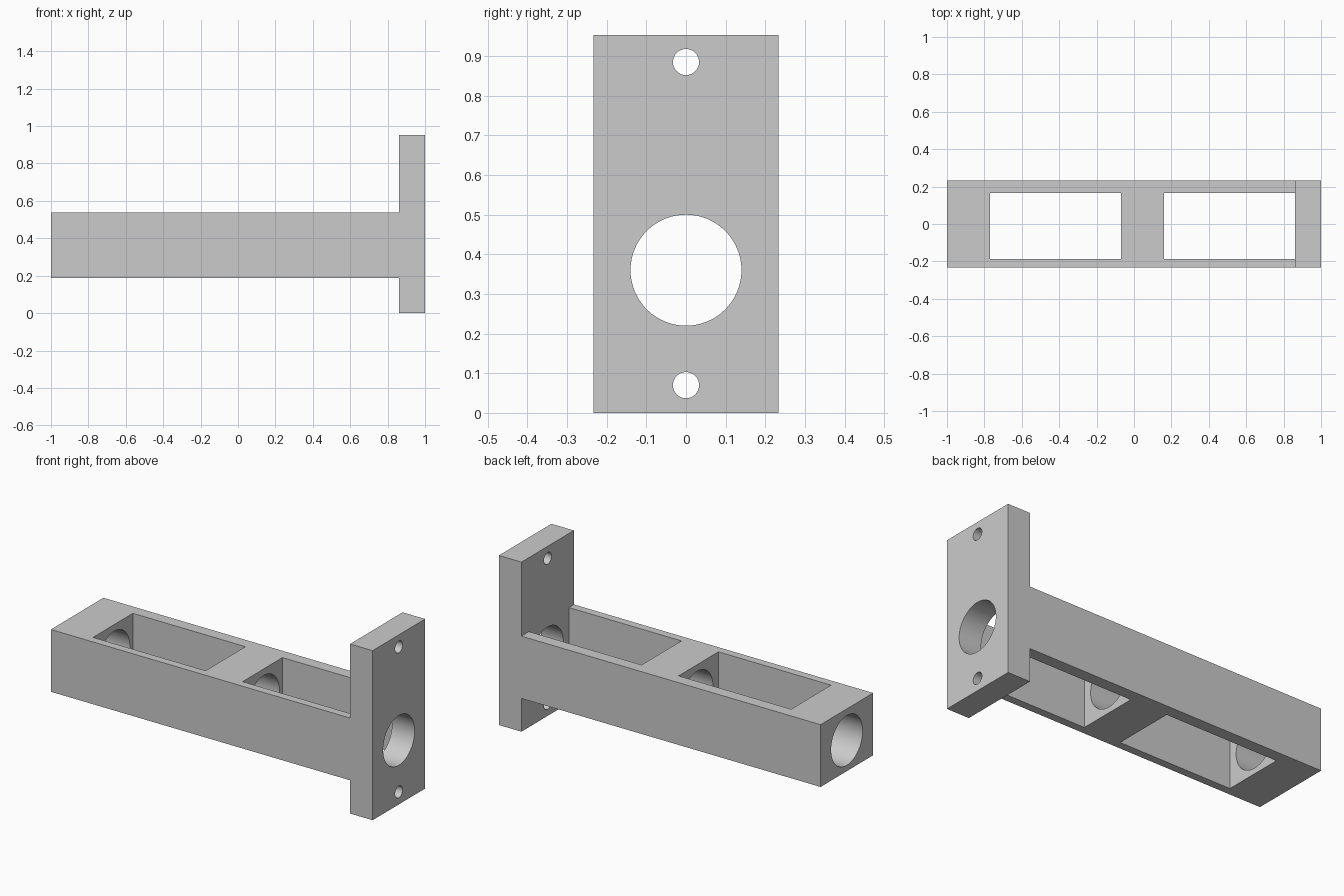
import bpy
import bmesh
import math
from mathutils import Matrix, Vector

default_cube = bpy.data.objects.get("Cube")
if default_cube:
    bpy.data.objects.remove(default_cube, do_unlink=True)

HALF_DEPTH = 0.233
PLATE_X = 0.86
HEIGHT = 0.953
BEAM_BOTTOM, BEAM_TOP = 0.187, 0.537
BORE_Z = 0.36

grey = bpy.data.materials.new("plain_grey")
grey.use_nodes = True
colour = (0.6, 0.6, 0.6, 1)
grey.diffuse_color = colour
grey.node_tree.nodes["Principled BSDF"].inputs["Base Color"].default_value = colour


def add_object(name, bm):
    bmesh.ops.recalc_face_normals(bm, faces=bm.faces)
    mesh = bpy.data.meshes.new(name)
    bm.to_mesh(mesh)
    bm.free()
    mesh.materials.append(grey)
    obj = bpy.data.objects.new(name, mesh)
    bpy.context.collection.objects.link(obj)
    return obj


def box_cutter(name, low, high):
    low, high = Vector(low), Vector(high)
    bm = bmesh.new()
    bmesh.ops.create_cube(bm, size=1, matrix=Matrix.Translation((low + high) / 2)
                          @ Matrix.Diagonal((high - low).to_4d()))
    return add_object(name, bm)


def hole_cutter(name, radius, z, x_start, x_end, sides):
    bm = bmesh.new()
    turn = Matrix.Rotation(math.pi / 2, 4, "Y")
    bmesh.ops.create_cone(bm, cap_ends=True, segments=sides, radius1=radius,
                          radius2=radius, depth=x_end - x_start,
                          matrix=Matrix.Translation(((x_start + x_end) / 2, 0, z)) @ turn)
    return add_object(name, bm)


# Beam and end plate as one T-shaped profile, extruded through the depth
outline = [(-1, BEAM_BOTTOM), (PLATE_X, BEAM_BOTTOM), (PLATE_X, 0), (1, 0),
           (1, HEIGHT), (PLATE_X, HEIGHT), (PLATE_X, BEAM_TOP), (-1, BEAM_TOP)]
bm = bmesh.new()
profile = bm.faces.new([bm.verts.new((x, -HALF_DEPTH, z)) for x, z in outline])
extruded = bmesh.ops.extrude_face_region(bm, geom=[profile])["geom"]
bmesh.ops.translate(bm, vec=(0, 2 * HALF_DEPTH, 0),
                    verts=[v for v in extruded if isinstance(v, bmesh.types.BMVert)])
bracket = add_object("flanged_beam", bm)

# Two vertical windows, the long bore and the two mounting holes
cutters = [box_cutter("window_cutter", (start, -0.188, 0.1), (end, 0.166, 0.6))
           for start, end in ((-0.77, -0.07), (0.16, PLATE_X))]
cutters.append(hole_cutter("bore_cutter", 0.14, BORE_Z, -1.1, 1.1, 64))
for z in (0.07, 0.885):
    cutters.append(hole_cutter("mounting_hole_cutter", 0.033, z, 0.8, 1.1, 32))

bpy.context.view_layer.objects.active = bracket
for cutter in cutters:
    cutter.hide_render = True
    cut = bracket.modifiers.new("cut", "BOOLEAN")
    cut.operation = "DIFFERENCE"
    cut.solver = "EXACT"
    cut.object = cutter
    bpy.ops.object.modifier_apply(modifier=cut.name)
    bpy.data.objects.remove(cutter, do_unlink=True)

# Smooth hole walls with sharp rims
bpy.ops.object.select_all(action="DESELECT")
bracket.select_set(True)
bpy.ops.object.shade_smooth_by_angle(angle=math.radians(30))
